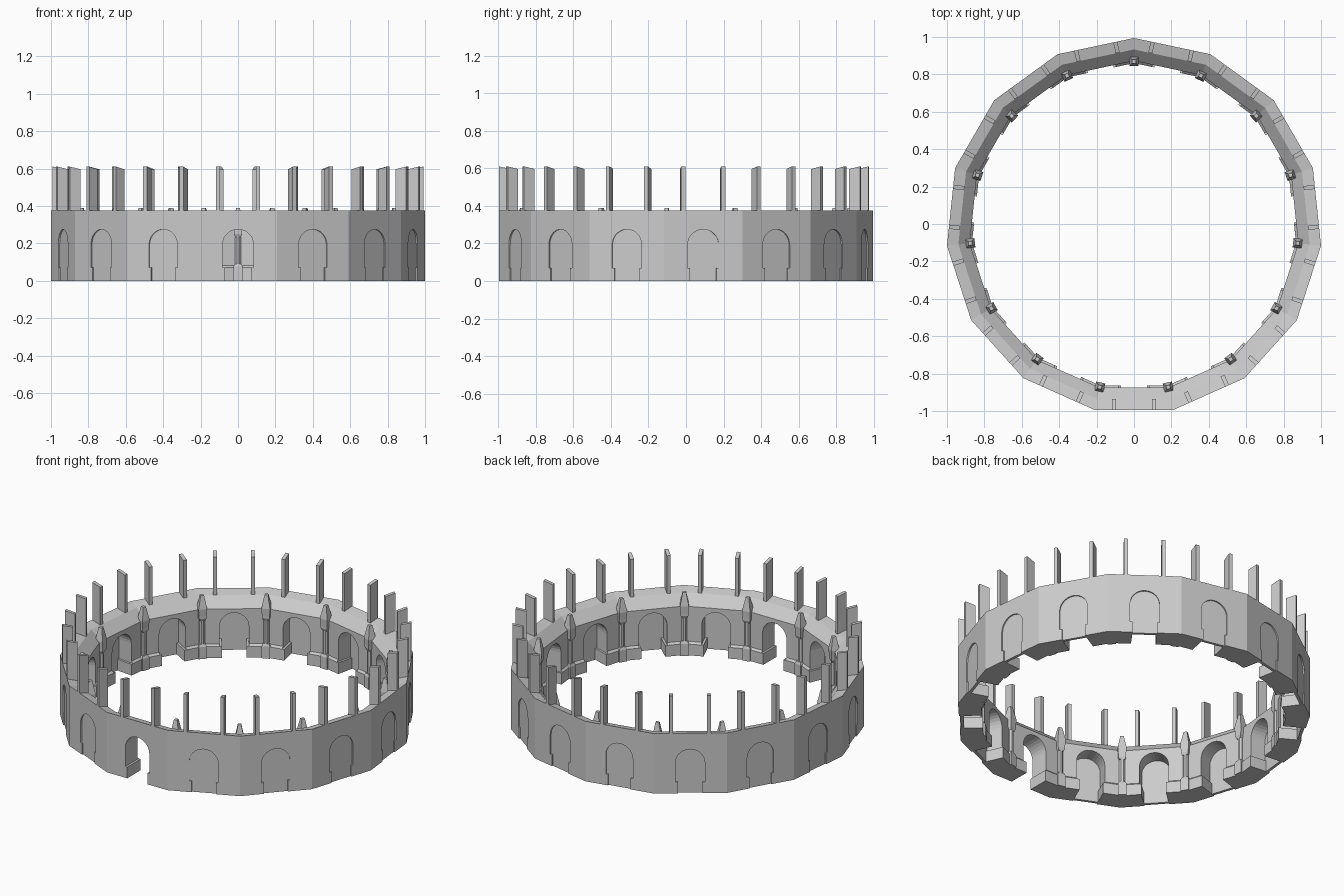
import bpy, bmesh, math
from mathutils import Matrix, Vector

if "Cube" in bpy.data.objects:
    bpy.data.objects.remove(bpy.data.objects["Cube"])

N = 15                                   # sides of the ring
STEP = 2 * math.pi / N
CY = -0.011                              # ring centre, so the bounds are centred
OUT = 0.9835                             # outer apothem
INN = 0.864                              # inner apothem
MID = OUT - 0.06                         # crease on the sloped top


def side(k):
    """Frame of side k: x along the wall, -y outwards."""
    return Matrix.Translation((0, CY, 0)) @ Matrix.Rotation(STEP * k, 4, 'Z')


def finish(name, bm):
    bmesh.ops.recalc_face_normals(bm, faces=bm.faces)
    me = bpy.data.meshes.new(name)
    bm.to_mesh(me)
    bm.free()
    ob = bpy.data.objects.new(name, me)
    bpy.context.collection.objects.link(ob)
    return ob


def loft(bm, rings, closed=False):
    """Skin equal-length rings of points; cap the ends unless closed."""
    vs = [[bm.verts.new(p) for p in r] for r in rings]
    n = len(vs[0])
    pairs = list(zip(vs, vs[1:])) + ([(vs[-1], vs[0])] if closed else [])
    for a, b in pairs:
        for i in range(n):
            j = (i + 1) % n
            bm.faces.new((a[i], a[j], b[j], b[i]))
    if not closed:
        bm.faces.new(vs[0][::-1])
        bm.faces.new(vs[-1])


def arch(grow=0.0):
    """Doorway outline, narrower between the plinths at the bottom."""
    w, low, spring = 0.083 + grow, 0.07 + grow, 0.192
    pts = [(-low, -0.02), (low, -0.02), (low, 0.07), (w, 0.07)]
    pts += [(w * math.cos(t * math.pi / 14), spring + w * math.sin(t * math.pi / 14))
            for t in range(15)]
    return pts + [(-w, 0.07), (-low, 0.07)]


# ring wall with sloped top and inner plinth
profile = [(OUT, 0), (OUT, 0.375), (MID, 0.36), (INN, 0.30),
           (INN, 0.082), (INN - 0.012, 0.07), (INN - 0.012, 0)]
bm = bmesh.new()
rings = []
for k in range(N):
    a = -math.pi / 2 + STEP * (k + 0.5)
    rings.append([(r / math.cos(STEP / 2) * math.cos(a),
                   r / math.cos(STEP / 2) * math.sin(a) + CY, z) for r, z in profile])
loft(bm, rings, closed=True)
wall = finish("ring_wall", bm)

# arched openings cut through every side
bm = bmesh.new()
for k in range(N):
    m = side(k)
    loft(bm, [[m @ Vector((x, -y, z)) for x, z in arch()] for y in (0.80, 1.05)])
cutter = finish("arch_cutter", bm)
cutter.hide_render = True
mod = wall.modifiers.new("arches", 'BOOLEAN')
mod.operation = 'DIFFERENCE'
mod.solver = 'EXACT'
mod.object = cutter
bpy.context.view_layer.objects.active = wall
wall.select_set(True)
bpy.ops.object.modifier_apply(modifier="arches")
bpy.data.objects.remove(cutter)

# thin panels closing every arch except the front entrance
bm = bmesh.new()
for k in range(1, N):
    m = side(k)
    loft(bm, [[m @ Vector((x, -y, max(z, 0))) for x, z in arch(0.001)]
              for y in (OUT - 0.025, OUT - 0.008)])
finish("arch_panels", bm)

# upright slabs on the outer rim, two per side, tops sloping inwards
bm = bmesh.new()
for k in range(N):
    m = side(k)
    for s in (-1, 1):
        outline = [(OUT, 0.37), (OUT, 0.61), (MID, 0.596), (MID, 0.355)]
        loft(bm, [[m @ Vector((s * 0.107 + dx, -r, z)) for r, z in outline]
                  for dx in (-0.011, 0.011)])
finish("rim_posts", bm)


def lathe(bm, m, steps, n):
    """Stack of n-sided sections (half width, z)."""
    loft(bm, [[m @ Vector((w / math.cos(math.pi / n) * math.cos(math.pi * (2 * i + 1) / n),
                           w / math.cos(math.pi / n) * math.sin(math.pi * (2 * i + 1) / n), z))
               for i in range(n)] for w, z in steps])


# slender columns with pointed caps at the inner corners
bm = bmesh.new()
for k in range(N):
    m = side(k + 0.5) @ Matrix.Translation((0, -INN / math.cos(STEP / 2) + 0.003, 0))
    lathe(bm, m, [(0.024, 0), (0.024, 0.075), (0.018, 0.09)], 4)
    lathe(bm, m, [(0.016, 0.08), (0.016, 0.25)], 8)
    lathe(bm, m, [(0.016, 0.235), (0.022, 0.25), (0.022, 0.262),
                  (0.025, 0.31), (0.010, 0.39)], 4)
finish("inner_columns", bm)
